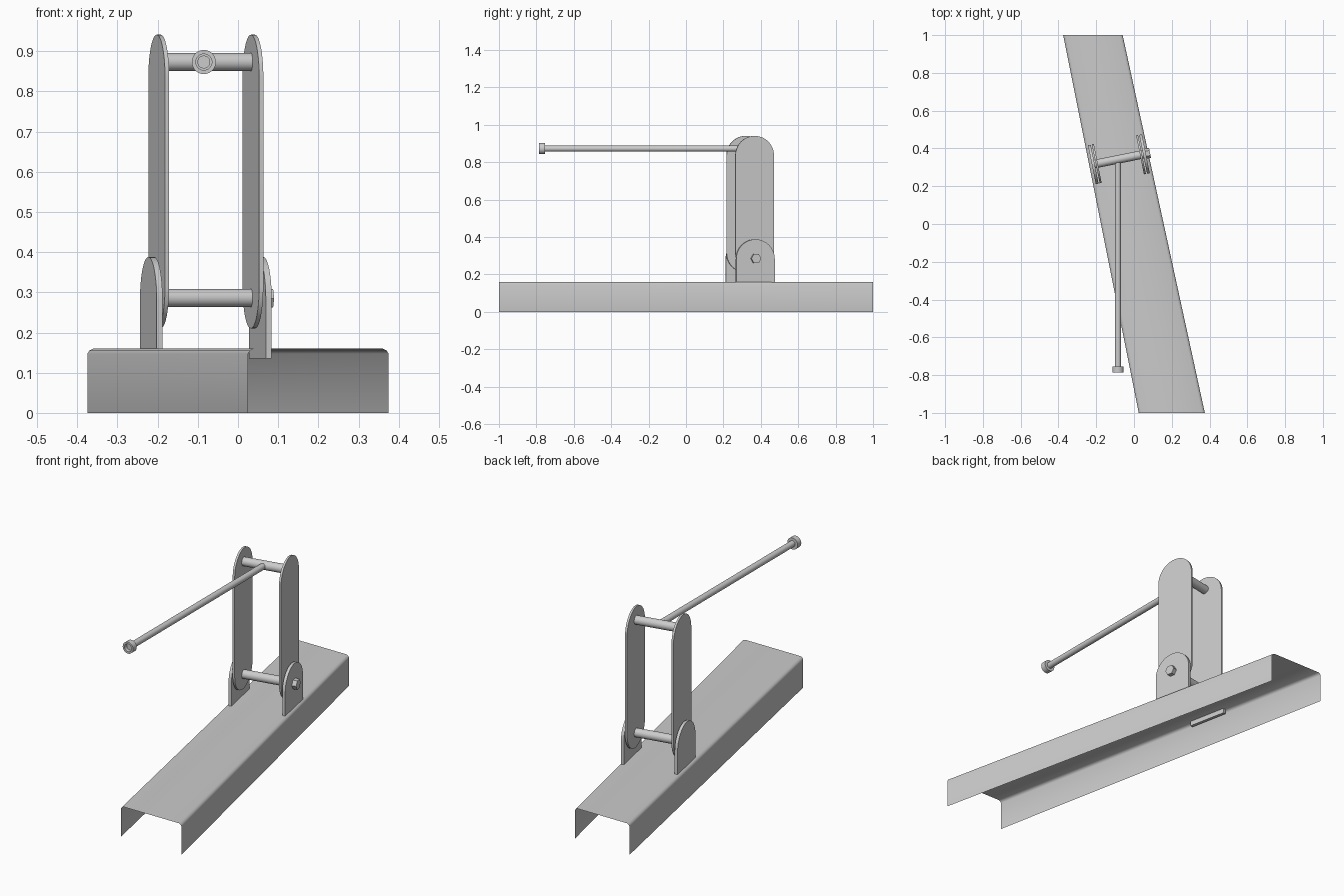
import bpy, bmesh
from math import sin, cos, pi, radians
from mathutils import Matrix, Vector

if "Cube" in bpy.data.objects:
    bpy.data.objects.remove(bpy.data.objects["Cube"])

SKEW = radians(11.4)
# hinge frame: local x runs along the pins, local y along the rail
HINGE = Matrix.Translation((-0.08, 0.343, 0)) @ Matrix.Rotation(SKEW, 4, 'Z')


def finish(name, bm, frame=Matrix(), closed=True):
    if closed:
        bmesh.ops.recalc_face_normals(bm, faces=bm.faces)
    me = bpy.data.meshes.new(name)
    bm.to_mesh(me)
    bm.free()
    ob = bpy.data.objects.new(name, me)
    bpy.context.collection.objects.link(ob)
    ob.matrix_world = frame
    bpy.ops.object.select_all(action='DESELECT')
    ob.select_set(True)
    bpy.context.view_layer.objects.active = ob
    bpy.ops.object.shade_smooth_by_angle(angle=radians(35))
    return ob


def arc(z, r, start, n=20):
    return [(r * cos(start + pi * i / n), z + r * sin(start + pi * i / n)) for i in range(n + 1)]


def plate(name, x, thick, outline):
    """Extrude a (y, z) outline along the pin axis."""
    bm = bmesh.new()
    f = bm.faces.new([bm.verts.new((x - thick / 2, y, z)) for y, z in outline])
    ext = bmesh.ops.extrude_face_region(bm, geom=[f])['geom']
    bmesh.ops.translate(bm, vec=(thick, 0, 0),
                        verts=[v for v in ext if isinstance(v, bmesh.types.BMVert)])
    return finish(name, bm, HINGE)


def pin(name, x0, x1, z, r, sides=32):
    outline = [(r * cos(2 * pi * i / sides), z + r * sin(2 * pi * i / sides)) for i in range(sides)]
    return plate(name, (x0 + x1) / 2, x1 - x0, outline)


def lathe(name, profile, origin, n=32):
    """Revolve (radius, y) points about the y axis."""
    bm = bmesh.new()
    vs = [bm.verts.new((r, y, 0)) for r, y in profile]
    es = [bm.edges.new(p) for p in zip(vs, vs[1:])]
    bmesh.ops.spin(bm, geom=vs + es, cent=(0, 0, 0), axis=(0, 1, 0), angle=2 * pi,
                   steps=n, use_merge=True)
    bmesh.ops.remove_doubles(bm, verts=bm.verts, dist=1e-5)
    return finish(name, bm, Matrix.Translation(origin))


# folded sheet rail: open below, narrowing slightly to the back
bm = bmesh.new()
rows = []
for y, xl, xr in ((-1, 0.025, 0.375), (1, -0.375, -0.06)):
    section = [(xl, 0), (xl, 0.147), (xl + 0.005, 0.155), (xl + 0.015, 0.16),
               (xr - 0.015, 0.16), (xr - 0.005, 0.155), (xr, 0.147), (xr, 0)]
    rows.append([bm.verts.new((x, y, z)) for x, z in section])
for i in range(7):
    bm.faces.new((rows[0][i], rows[0][i + 1], rows[1][i + 1], rows[1][i]))
bmesh.ops.reverse_faces(bm, faces=bm.faces)
bm.normal_update()
if max(bm.faces, key=lambda f: f.calc_center_median().z).normal.z < 0:
    bmesh.ops.reverse_faces(bm, faces=bm.faces)
finish("channel_rail", bm, closed=False)

# lugs on the rail and the upright links between them
R = 0.105
lug = arc(0.283, R, 0) + [(-R, 0.135), (R, 0.135)]
link = arc(0.836, R, 0) + arc(0.315, R, pi)
for side, s in (("left", -1), ("right", 1)):
    plate(side + "_lug", s * 0.1385, 0.015, lug)
    plate(side + "_link", s * 0.1195, 0.0105, link)

# cross pins and the hex bolt head
pin("lower_pin", -0.14, 0.14, 0.286, 0.0225)
pin("upper_pin", -0.12, 0.12, 0.873, 0.0225)
pin("hex_bolt_head", 0.145, 0.168, 0.285, 0.027, 6)

# handle rod with a cupped end cap
lathe("handle_rod", [(0, -0.77), (0.016, -0.77), (0.016, 0.34), (0, 0.34)], (-0.085, 0, 0.873))
lathe("handle_cap", [(0, -0.765), (0.02, -0.765), (0.02, -0.785), (0.03, -0.785),
                     (0.03, -0.755), (0, -0.755)], (-0.085, 0, 0.873))
